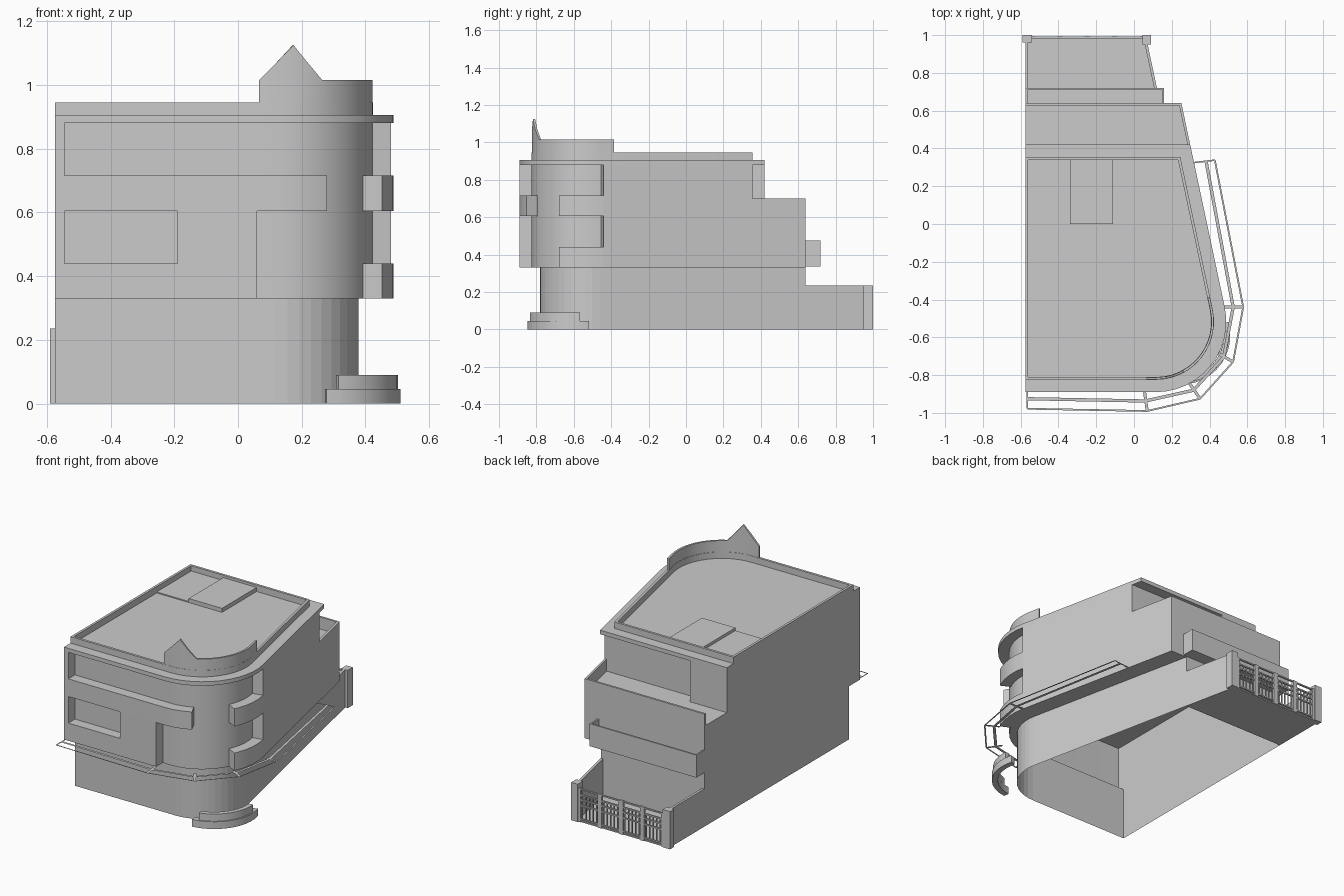
import bpy, bmesh
from math import sin, cos, pi, radians

if "Cube" in bpy.data.objects:
    bpy.data.objects.remove(bpy.data.objects["Cube"])

# Plan: straight front, rounded corner, slanted right side
L, CX, CY, R = -0.575, 0.116, -0.5175, 0.3725
ARC, N = radians(102), 12
TX, TY = -sin(ARC - pi / 2), cos(ARC - pi / 2)


def P(u, d=0.0):
    """Point on facade inset by d; u<0 front, 0..ARC corner, >ARC right side."""
    r = R - d
    if u < 0:
        return (CX + u, CY - r)
    a = min(u, ARC) - pi / 2
    s = max(u - ARC, 0)
    return (CX + r * cos(a) + s * TX, CY + r * sin(a) + s * TY)


def at_y(d, y):
    """Right side point at depth y."""
    x0, y0 = P(ARC, d)
    return (x0 + TX * (y - y0) / TY, y)


def arc(d):
    return [P(ARC * i / N, d) for i in range(N + 1)]


def plan(d, y, left=L):
    return [(left, CY - R + d)] + arc(d) + [at_y(d, y), (left, y)]


def body_plan(y):
    """Recessed front and corner, full width behind the jamb."""
    return [(L, CY - R + 0.065)] + arc(0.065) + [P(ARC), at_y(0, y), (L, y)]


def make(name, verts, faces, smooth=False, fix=False):
    me = bpy.data.meshes.new(name)
    me.from_pydata(verts, [], faces)
    if fix:
        bm = bmesh.new()
        bm.from_mesh(me)
        bmesh.ops.recalc_face_normals(bm, faces=bm.faces)
        bm.to_mesh(me)
        bm.free()
    ob = bpy.data.objects.new(name, me)
    bpy.context.collection.objects.link(ob)
    if smooth:
        bpy.ops.object.select_all(action='DESELECT')
        ob.select_set(True)
        bpy.context.view_layer.objects.active = ob
        bpy.ops.object.shade_smooth_by_angle(angle=radians(25))
    return ob


def prism(name, pts, z0, z1, top=True, bottom=False, smooth=True):
    n = len(pts)
    v = [(x, y, z) for z in (z0, z1) for x, y in pts]
    f = [(i, (i + 1) % n, (i + 1) % n + n, i + n) for i in range(n)]
    if top:
        f.append(tuple(range(n, 2 * n)))
    if bottom:
        f.append(tuple(reversed(range(n))))
    return make(name, v, f, smooth)


def ribbon(name, a, b, z0, z1, closed=False, smooth=True):
    """Solid wall between paths a and b; z1 may be a list of heights."""
    n = len(a)
    zs = z1 if isinstance(z1, list) else [z1] * n
    v = []
    for p, q, z in zip(a, b, zs):
        v += [(*p, z0), (*p, z), (*q, z), (*q, z0)]
    f = []
    for i in range(n if closed else n - 1):
        s, t = 4 * i, 4 * ((i + 1) % n)
        f += [(s + k, t + k, t + (k + 1) % 4, s + (k + 1) % 4) for k in range(4)]
    if not closed:
        e = 4 * (n - 1)
        f += [(0, 1, 2, 3), (e + 3, e + 2, e + 1, e)]
    return make(name, v, f, smooth, True)


def box(name, x0, x1, y0, y1, z0, z1):
    return prism(name, [(x0, y0), (x1, y0), (x1, y1), (x0, y1)], z0, z1, True, True, False)


def flat(name, a, b, z):
    n = len(a)
    return make(name, [(*p, z) for p in a + b],
                [(i, i + n, i + n + 1, i + 1) for i in range(n - 1)])


def facade(name, u0, u1, z0, z1):
    us = [u0] + [ARC * i / N for i in range(N + 1) if u0 < ARC * i / N < u1] + [u1]
    return ribbon(name, [P(u) for u in us], [P(u, 0.065) for u in us], z0, z1)


# Ground floor walls, overhang soffit, upper storeys
ground = plan(0.11, 0.64)
prism("ground_floor", ground, 0, 0.33, top=False, smooth=False)
g = ground[:N + 2] + [ground[N + 1]] + ground[N + 2:N + 3]
flat("overhang_soffit", body_plan(0.64)[:N + 4], g, 0.33)
prism("upper_body", body_plan(0.64), 0.33, 0.625)
prism("top_storey", body_plan(0.355), 0.625, 0.88, top=False)
box("rear_block", L, -0.32, 0.35, 0.42, 0.62, 0.88)
prism("roof_slab", plan(0, 0.42), 0.88, 0.905, True, True)

# Raised facade bands around the recessed windows
left = L - CX
facade("left_pier", left, -0.545 - CX, 0.33, 0.88)
facade("middle_band", left, 0.456, 0.605, 0.715)
facade("lower_band", left, -0.056, 0.33, 0.44)
facade("lower_panel", -0.19 - CX, -0.056, 0.44, 0.605)
facade("corner_tab_low", 1.12, ARC, 0.33, 0.44)
facade("corner_tab_high", 1.12, ARC, 0.605, 0.715)

# Roof parapet, crest and roof hatch
ribbon("roof_parapet", plan(0.065, 0.355), plan(0.08, 0.34, -0.56), 0.905, 0.945, True)
us = [-0.05, 0.0, 0.19, 0.35, 0.506] + [0.506 + (ARC - 0.506) * i / 10 for i in range(1, 11)] + [ARC + 0.07]
hs = [1.015, 1.06, 1.125, 1.067] + [1.015] * 12
hs[1] = 1.015 + 0.11 * 0.05 / 0.11
ribbon("roof_crest", [P(u, 0.066) for u in us], [P(u, 0.078) for u in us], 0.905, hs)
box("hatch_base", -0.56, -0.34, 0, 0.34, 0.905, 0.912)
box("roof_hatch", -0.34, -0.11, 0, 0.34, 0.905, 0.93)

# Rear terrace and balcony walls
ribbon("terrace_parapet", [at_y(0, 0.355), at_y(0, 0.64), (L, 0.64)],
       [at_y(0.014, 0.355), at_y(0.014, 0.627), (L, 0.627)], 0.625, 0.7, smooth=False)
box("balcony_floor", L, 0.16, 0.64, 0.72, 0.335, 0.36)
ribbon("balcony_wall", [(L, 0.64), (L, 0.72), (0.16, 0.72), (0.16, 0.64)],
       [(L + .01, 0.64), (L + .01, 0.71), (0.15, 0.71), (0.15, 0.64)], 0.335, 0.475, smooth=False)

# Rear yard with walls, posts and fence
yr0, yr1 = at_y(0.11, 0.64), at_y(0.11, 0.99)
prism("yard_floor", [(L, 0.64), yr0, yr1, (L, 0.99)], 0, 0.008, True, True, False)
ribbon("yard_wall_right", [yr0, yr1], [(yr0[0] - .015, .64), (yr1[0] - .015, .99)], 0, 0.235, smooth=False)
box("yard_wall_left", L, -0.56, 0.64, 0.97, 0, 0.235)
box("gate_post_left", -0.59, -0.54, 0.96, 1.0, 0, 0.235)
box("gate_post_right", 0.045, 0.09, 0.95, 1.0, 0, 0.235)
bay = 0.585 / 4
for k in range(4):
    x = -0.54 + k * bay
    for side in (x, x + bay - 0.014):
        box("fence_stile", side, side + 0.014, 0.98, 0.995, 0, 0.21)
    for z in (0.015, 0.1, 0.135, 0.165, 0.2):
        box("fence_rail", x, x + bay, 0.983, 0.993, z, z + 0.008)
    for j in range(1, 6):
        bx = x + bay * j / 6
        box("fence_bar", bx - 0.003, bx + 0.003, 0.985, 0.991, 0.015, 0.17)


# Flat canopy frame around the front and right side
def bar(name, p, q, w):
    dx, dy = q[0] - p[0], q[1] - p[1]
    m = (dx * dx + dy * dy) ** 0.5
    nx, ny = -dy / m * w / 2, dx / m * w / 2
    flat(name, [(p[0] + nx, p[1] + ny), (q[0] + nx, q[1] + ny)],
         [(p[0] - nx, p[1] - ny), (q[0] - nx, q[1] - ny)], 0.332)


outer = [(-0.565, -0.978), (0.07, -0.99), (0.35, -0.925), (0.525, -0.73), (0.578, -0.44), (0.428, 0.338)]
middle = [(-0.565, -0.925), (0.06, -0.937), (0.315, -0.88), (0.475, -0.705), (0.525, -0.44), (0.382, 0.33)]
inner = [(-0.565, -0.89), P(-0.06), P(0.5), P(1.1), P(ARC), at_y(0, 0.325)]
for i in range(5):
    bar("canopy_outer_rail", outer[i], outer[i + 1], 0.009)
    bar("canopy_middle_rail", middle[i], middle[i + 1], 0.017)
for i in range(6):
    bar("canopy_strut", inner[i], outer[i], 0.008 if i in (0, 5) else 0.016)


# Curved planter at the corner
def ring(a0, a1, r):
    return [(0.25 + r * cos(radians(a0 + (a1 - a0) * i / 10)),
             -0.59 + r * sin(radians(a0 + (a1 - a0) * i / 10))) for i in range(11)]


ribbon("planter_base", ring(-84, 16, 0.26), ring(-84, 16, 0.225), 0, 0.045)
ribbon("planter_rim", ring(-75, 5, 0.253), ring(-75, 5, 0.225), 0.045, 0.09)
